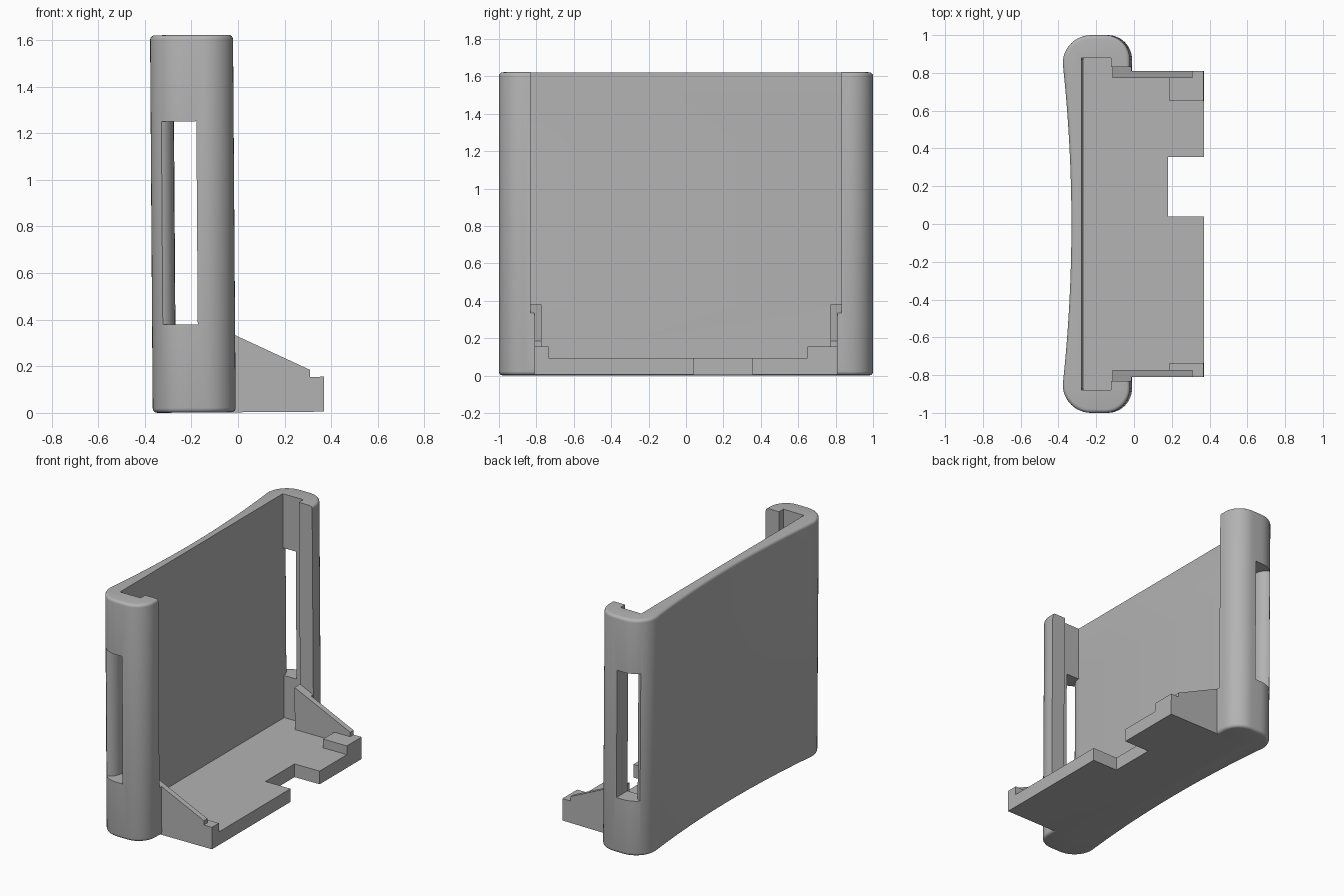
import bpy, bmesh, math

if "Cube" in bpy.data.objects:
    bpy.data.objects.remove(bpy.data.objects["Cube"])

grey = bpy.data.materials.new("light_grey")
grey.diffuse_color = (0.45, 0.45, 0.45, 1)
grey.use_nodes = True
grey.node_tree.nodes["Principled BSDF"].inputs["Base Color"].default_value = grey.diffuse_color


def prism(name, pts, lo, hi, axis="z", rim=0.0):
    """Extrude an outline along z (points are x, y) or along y (points are x, z)."""
    place = (lambda a, b, h: (a, b, h)) if axis == "z" else (lambda a, b, h: (a, h, b))
    bm = bmesh.new()
    low = [bm.verts.new(place(a, b, lo)) for a, b in pts]
    top = [bm.verts.new(place(a, b, hi)) for a, b in pts]
    n = len(pts)
    caps = [bm.faces.new(low), bm.faces.new(top)]
    for i in range(n):
        j = (i + 1) % n
        bm.faces.new((low[i], low[j], top[j], top[i]))
    bmesh.ops.recalc_face_normals(bm, faces=bm.faces)
    if rim:
        edges = list({e for f in caps for e in f.edges})
        bmesh.ops.bevel(bm, geom=edges, offset=rim, segments=4, profile=0.5, affect="EDGES")
    me = bpy.data.meshes.new(name)
    bm.to_mesh(me)
    bm.free()
    me.materials.append(grey)
    ob = bpy.data.objects.new(name, me)
    bpy.context.collection.objects.link(ob)
    return ob


def rect(x0, x1, y0, y1):
    return [(x0, y0), (x1, y0), (x1, y1), (x0, y1)]


def arc(cx, cy, rx, ry, a0, a1, n=12):
    return [(cx + rx * math.cos(math.radians(a0 + (a1 - a0) * i / n)),
             cy + ry * math.sin(math.radians(a0 + (a1 - a0) * i / n))) for i in range(n + 1)]


def combine(target, tool, operation):
    mod = target.modifiers.new(operation.lower(), "BOOLEAN")
    mod.operation, mod.solver, mod.object = operation, "EXACT", tool
    bpy.context.view_layer.objects.active = target
    bpy.ops.object.modifier_apply(modifier=mod.name)
    bpy.data.objects.remove(tool)


# Body: rounded ends, gently concave back, softened top and bottom rims
half = arc(-0.14, 0.87, 0.13, 0.13, 0, 90) + arc(-0.216, 0.85, 0.15, 0.15, 90, 180)
back = [(-0.32 - 0.046 * (y / 0.85) ** 2, y) for y in [0.85 * (1 - i / 14) for i in range(1, 28)]]
mirrored = [(x, -y) for x, y in reversed(half)]
holder = prism("holder", half + back + mirrored, 0, 1.62, rim=0.02)

# Pocket and the narrower opening between the front lips
combine(holder, prism("pocket", rect(-0.266, -0.11, -0.88, 0.88), 0.09, 2), "DIFFERENCE")
combine(holder, prism("opening", rect(-0.13, 0.2, -0.832, 0.832), 0.09, 2), "DIFFERENCE")

# Side windows, with a rounded inner edge on the back panel
for s in (1, -1):
    slot = [(-0.17, 0.86), (-0.17, 1.1), (-0.335, 1.1)] + arc(-0.335, 0.88, 0.068, 0.08, 90, 0, 8)
    slot += [(-0.265, 0.86)]
    combine(holder, prism("window", [(x, s * y) for x, y in slot], 0.378, 1.25), "DIFFERENCE")

# Foot plate with a front notch
plate = [(-0.2, -0.81), (0.37, -0.81), (0.37, 0.04), (0.18, 0.04),
         (0.18, 0.355), (0.37, 0.355), (0.37, 0.81), (-0.2, 0.81)]
combine(holder, prism("foot_plate", plate, 0, 0.09), "UNION")

# Corner stops on the foot plate
for y0, y1 in ((0.65, 0.81), (-0.81, -0.735)):
    combine(holder, prism("corner_stop", rect(0.19, 0.37, y0, y1), 0.04, 0.15), "UNION")

# Sloped side gussets, widened where they meet the lips
for s in (1, -1):
    brace = [(-0.11, 0.04), (0.31, 0.04), (0.31, 0.18), (-0.11, 0.378)]
    root = [(-0.11, 0.04), (-0.0105, 0.04), (-0.0105, 0.331), (-0.11, 0.378)]
    combine(holder, prism("gusset", brace, *sorted((s * 0.773, s * 0.81)), axis="y"), "UNION")
    combine(holder, prism("gusset_root", root, *sorted((s * 0.80, s * 0.85)), axis="y"), "UNION")

# Slight backward lean
for v in holder.data.vertices:
    x, y, z = v.co
    v.co = (x - 0.007 * z, y, z + 0.007 * x + 0.0026)

bpy.ops.object.select_all(action="DESELECT")
holder.select_set(True)
bpy.context.view_layer.objects.active = holder
bpy.ops.object.shade_smooth_by_angle(angle=math.radians(30))
